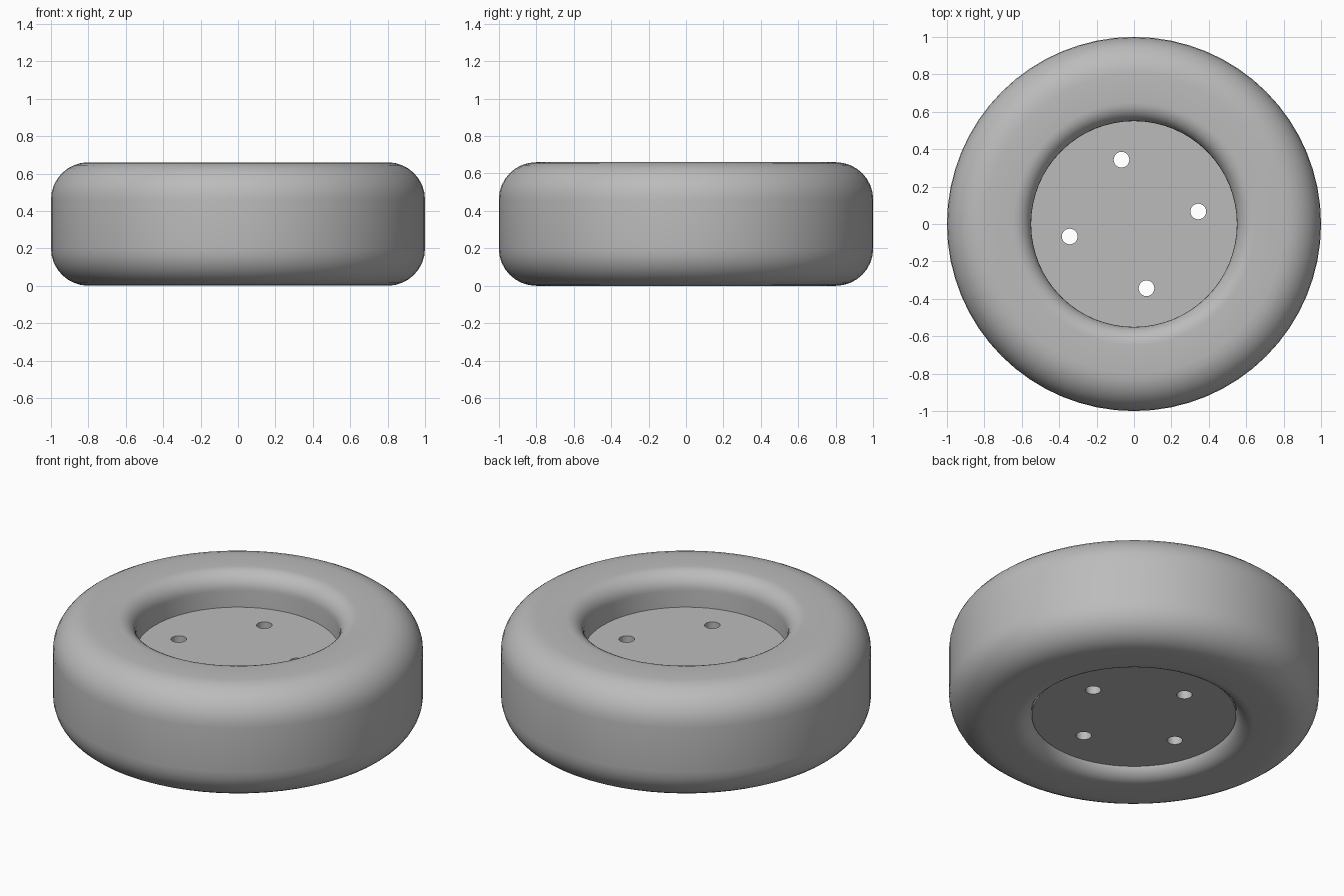
import bpy, bmesh
from math import cos, sin, pi, radians

if "Cube" in bpy.data.objects:
    bpy.data.objects.remove(bpy.data.objects["Cube"])

HEIGHT, OUTER_R, BORE_R = 0.66, 1.0, 0.55
SEGMENTS = 64

grey = bpy.data.materials.new("plain_grey")
grey.use_nodes = True
colour = (0.5, 0.5, 0.5, 1)
grey.diffuse_color = colour
grey.node_tree.nodes["Principled BSDF"].inputs["Base Color"].default_value = colour


def select_only(obj):
    bpy.ops.object.select_all(action='DESELECT')
    obj.select_set(True)
    bpy.context.view_layer.objects.active = obj


def corner(r, z, radius, start, steps=8):
    """Quarter arc of the tyre section, counter-clockwise from start degrees."""
    angles = [radians(start + 90 * i / steps) for i in range(steps + 1)]
    return [(r + radius * cos(a), z + radius * sin(a)) for a in angles]


# Tyre: rounded rectangular section spun round the axle
big, small = 0.2, 0.1
section = (corner(OUTER_R - big, big, big, -90)
           + corner(OUTER_R - big, HEIGHT - big, big, 0)
           + corner(BORE_R + small, HEIGHT - small, small, 90)
           + corner(BORE_R + small, small, small, 180))
bm = bmesh.new()
verts = [bm.verts.new((r, 0, z)) for r, z in section]
edges = [bm.edges.new((v, verts[i - 1])) for i, v in enumerate(verts)]
bmesh.ops.spin(bm, geom=verts + edges, cent=(0, 0, 0), axis=(0, 0, 1),
               angle=2 * pi, steps=SEGMENTS, use_merge=True)
bmesh.ops.remove_doubles(bm, verts=bm.verts, dist=0.0001)
bmesh.ops.recalc_face_normals(bm, faces=bm.faces)
mesh = bpy.data.meshes.new("tyre")
bm.to_mesh(mesh)
bm.free()
tyre = bpy.data.objects.new("tyre", mesh)
bpy.context.collection.objects.link(tyre)

# Hub disc: filled outline with four bolt holes, extruded to a thick plate
DISC_BOTTOM, DISC_TOP = 0.06, 0.46
outline = bpy.data.curves.new("hub_disc", 'CURVE')
outline.dimensions = '2D'
outline.fill_mode = 'BOTH'
outline.extrude = (DISC_TOP - DISC_BOTTOM) / 2


def add_circle(x, y, radius, count):
    spline = outline.splines.new('POLY')
    spline.points.add(count - 1)
    spline.use_cyclic_u = True
    for i, point in enumerate(spline.points):
        a = 2 * pi * i / count
        point.co = (x + radius * cos(a), y + radius * sin(a), 0, 1)


add_circle(0, 0, BORE_R + 0.002, SEGMENTS)
for k in range(4):
    a = radians(11 + 90 * k)
    add_circle(0.35 * cos(a), 0.35 * sin(a), 0.042, 24)
hub = bpy.data.objects.new("hub_disc", outline)
bpy.context.collection.objects.link(hub)
hub.location.z = (DISC_TOP + DISC_BOTTOM) / 2
select_only(hub)
bpy.ops.object.convert(target='MESH')
hub = bpy.context.object
hub.name = "hub_disc"

# Weld the plate and finish both parts
bm = bmesh.new()
bm.from_mesh(hub.data)
bmesh.ops.remove_doubles(bm, verts=bm.verts, dist=0.0001)
bmesh.ops.recalc_face_normals(bm, faces=bm.faces)
bm.to_mesh(hub.data)
bm.free()
for part in (tyre, hub):
    part.data.materials.clear()
    part.data.materials.append(grey)
    select_only(part)
    bpy.ops.object.shade_smooth_by_angle(angle=radians(35))
